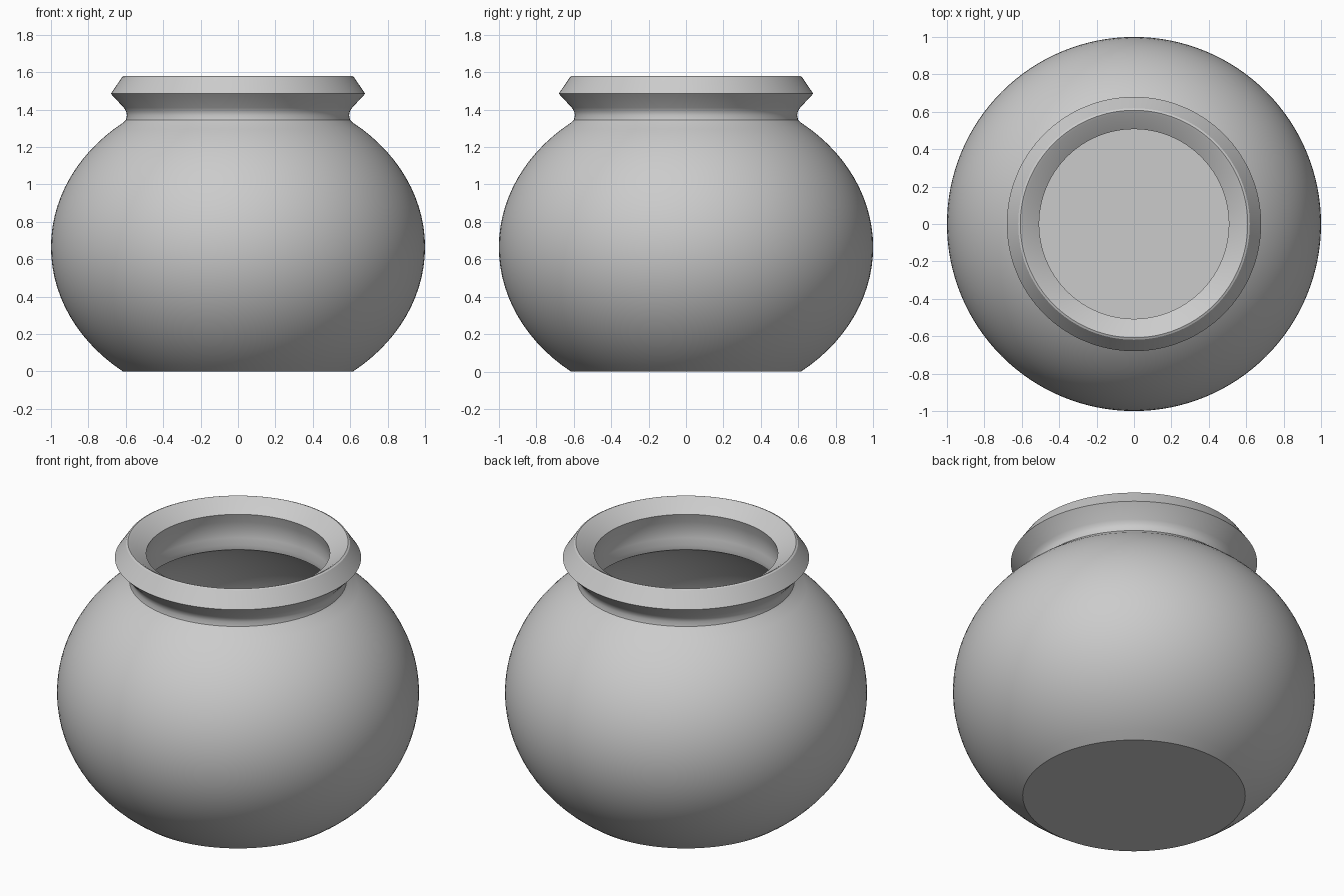
import bpy, bmesh, math

if "Cube" in bpy.data.objects:
    bpy.data.objects.remove(bpy.data.objects["Cube"])

SEGMENTS = 128
MID = 0.665  # height of the widest point


def belly(radius, half_height, z_start, z_end, steps=28):
    """Elliptical wall profile between two heights, evenly spaced by angle."""
    a0 = math.asin((z_start - MID) / half_height)
    a1 = math.asin((z_end - MID) / half_height)
    angles = [a0 + (a1 - a0) * i / steps for i in range(steps + 1)]
    return [(radius * math.cos(a), MID + half_height * math.sin(a)) for a in angles]


def lathe(name, profile):
    """Revolve an (r, z) profile around z; points at r = 0 become poles."""
    bm = bmesh.new()
    rings = []
    for r, z in profile:
        if r == 0:
            rings.append([bm.verts.new((0, 0, z))] * SEGMENTS)
        else:
            rings.append([bm.verts.new((r * math.cos(t), r * math.sin(t), z))
                          for t in (2 * math.pi * i / SEGMENTS for i in range(SEGMENTS))])
    for low, high in zip(rings, rings[1:]):
        for i in range(SEGMENTS):
            j = (i + 1) % SEGMENTS
            corners = list(dict.fromkeys((low[i], low[j], high[j], high[i])))
            bm.faces.new(corners)
    bmesh.ops.recalc_face_normals(bm, faces=bm.faces)
    mesh = bpy.data.meshes.new(name)
    bm.to_mesh(mesh)
    bm.free()
    obj = bpy.data.objects.new(name, mesh)
    bpy.context.collection.objects.link(obj)
    bpy.context.view_layer.objects.active = obj
    obj.select_set(True)
    bpy.ops.object.shade_smooth_by_angle(angle=math.radians(30))
    return obj


# Outside: flat base and round belly
profile = [(0, 0)] + belly(1.0, 0.843, 0.0, 1.33)
# Pinched neck and flared lip
profile += [(0.599, 1.345), (0.594, 1.37), (0.598, 1.39), (0.61, 1.41), (0.68, 1.485)]
# Slanted rim with a softened crest
profile += [(0.627, 1.563), (0.619, 1.575), (0.608, 1.58), (0.595, 1.574)]
# Funnel mouth and inner neck
profile += [(0.507, 1.513), (0.523, 1.46), (0.532, 1.41), (0.529, 1.36), (0.52, 1.32)]
# Inside wall and floor
profile += belly(0.92, 0.76, 1.29, 0.08) + [(0, 0.08)]

lathe("pot", profile)
